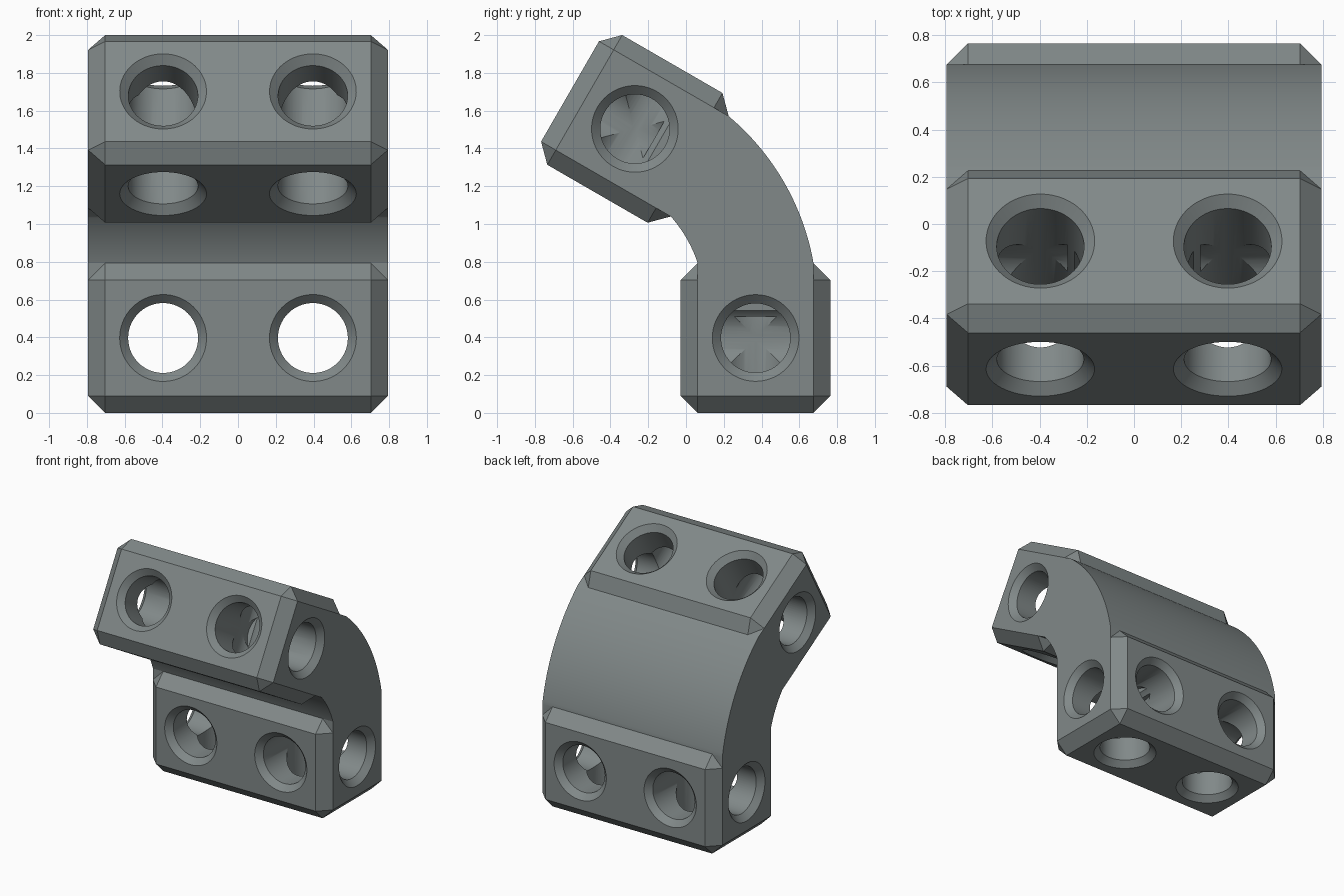
import bpy, bmesh, math
from mathutils import Matrix, Vector

if "Cube" in bpy.data.objects:
    bpy.data.objects.remove(bpy.data.objects["Cube"])

S = 0.793            # module size: each block is 2 x 1 x 1 modules
CH = 0.09            # chamfer
R, SINK = 0.185, 0.045   # bore radius, countersink depth
Y1 = 0.765           # back face of lower block
Y0 = Y1 - S
YM, ZM = (Y0 + Y1) / 2, S / 2
PIVOT = Vector((0, -0.223, S))   # centre of the bend
TURN = math.radians(60)

grey = bpy.data.materials.new("grey")
grey.diffuse_color = (0.22, 0.25, 0.25, 1)
grey.use_nodes = True
grey.node_tree.nodes["Principled BSDF"].inputs["Base Color"].default_value = grey.diffuse_color

# The upper block is the lower one flipped and swung about the bend centre
UPPER = (Matrix.Translation(PIVOT) @ Matrix.Rotation(TURN, 4, 'X')
         @ Matrix.Diagonal((1, 1, -1, 1)) @ Matrix.Translation(-PIVOT))


def finish(name, bm, matrix=Matrix()):
    bm.transform(matrix)
    bmesh.ops.recalc_face_normals(bm, faces=bm.faces)
    me = bpy.data.meshes.new(name)
    bm.to_mesh(me)
    bm.free()
    me.materials.append(grey)
    ob = bpy.data.objects.new(name, me)
    bpy.context.collection.objects.link(ob)
    return ob


def block(name, matrix):
    bm = bmesh.new()
    bmesh.ops.create_cube(bm, size=1, matrix=Matrix.Translation((0, YM, ZM))
                          @ Matrix.Diagonal((2 * S, S, S, 1)))
    bmesh.ops.bevel(bm, geom=bm.edges[:], offset=CH, segments=1,
                    affect='EDGES', profile=0.5)
    return finish(name, bm, matrix)


def bent_neck():
    """Gently curved bar, with straight stubs reaching into both blocks."""
    n = 32
    mid = Vector((0, math.cos(TURN / 2), math.sin(TURN / 2)))
    centre = PIVOT - 0.456 * mid      # arc centre lies behind the bend centre

    def side(y):
        start = Vector((S, y, S))
        arm = start - centre
        a0 = math.atan2(arm.z, arm.y)
        r = math.hypot(arm.y, arm.z)
        pts = [Vector((S, y, S - 0.3))]
        for i in range(n + 1):
            a = a0 + (TURN - 2 * a0) * i / n
            pts.append(Vector((S, centre.y + r * math.cos(a), centre.z + r * math.sin(a))))
        pts.append(UPPER @ pts[0])
        return pts

    bm = bmesh.new()
    face = bm.faces.new([bm.verts.new(p) for p in side(Y1 - CH) + side(Y0 + CH)[::-1]])
    ext = bmesh.ops.extrude_face_region(bm, geom=[face])
    bmesh.ops.translate(bm, vec=(-2 * S, 0, 0),
                        verts=[v for v in ext["geom"] if isinstance(v, bmesh.types.BMVert)])
    return finish("bent_neck", bm)


def bore(centre, axis, through, rad, phase, matrix):
    """Countersunk drill from a block face to just past the cell centre."""
    reach, out = S / 2, 0.02
    prof = [(reach + out, R + SINK + out), (reach - SINK, rad)]
    prof += [(-z, r) for z, r in prof[::-1]] if through else [(-0.62 * R, rad)]
    n = 64
    angles = [2 * math.pi * (i + phase) / n for i in range(n)]
    bm = bmesh.new()
    rings = [[bm.verts.new((r * math.cos(a), r * math.sin(a), z)) for a in angles]
             for z, r in prof]
    for a, b in zip(rings, rings[1:]):
        for i in range(n):
            j = (i + 1) % n
            bm.faces.new((a[i], a[j], b[j], b[i]))
    bm.faces.new(rings[0])
    bm.faces.new(rings[-1])
    turn = Vector(axis).to_track_quat('Z', 'Y').to_matrix().to_4x4()
    ob = finish("bore_cutter", bm, matrix @ Matrix.Translation(centre) @ turn)
    ob.hide_render = True
    return ob


def combine(target, other, operation):
    mod = target.modifiers.new(operation.lower(), 'BOOLEAN')
    mod.operation, mod.solver, mod.object = operation, 'EXACT', other
    bpy.context.view_layer.objects.active = target
    bpy.ops.object.modifier_apply(modifier=mod.name)
    bpy.data.objects.remove(other)


# Body: two chamfered blocks joined by the curved neck
body = bent_neck()
body.name = "angle_connector"
combine(body, block("lower_block", Matrix()), 'UNION')
combine(body, block("upper_block", UPPER), 'UNION')

# Bores: through front to back, blind from the end face and from each side
# (tiny radius and phase differences keep the crossings clean)
for matrix in (Matrix(), UPPER):
    for sx in (-1, 1):
        centre = (sx * S / 2, YM, ZM)
        for axis, through, rad, phase in (((0, -1, 0), True, R, 0.13),
                                          ((0, 0, -1), False, R * 0.995, 0.37),
                                          ((sx, 0, 0), False, R * 0.99, 0.71)):
            combine(body, bore(centre, axis, through, rad, phase, matrix), 'DIFFERENCE')

bpy.ops.object.select_all(action='DESELECT')
body.select_set(True)
bpy.context.view_layer.objects.active = body
bpy.ops.object.shade_smooth_by_angle(angle=math.radians(25))
